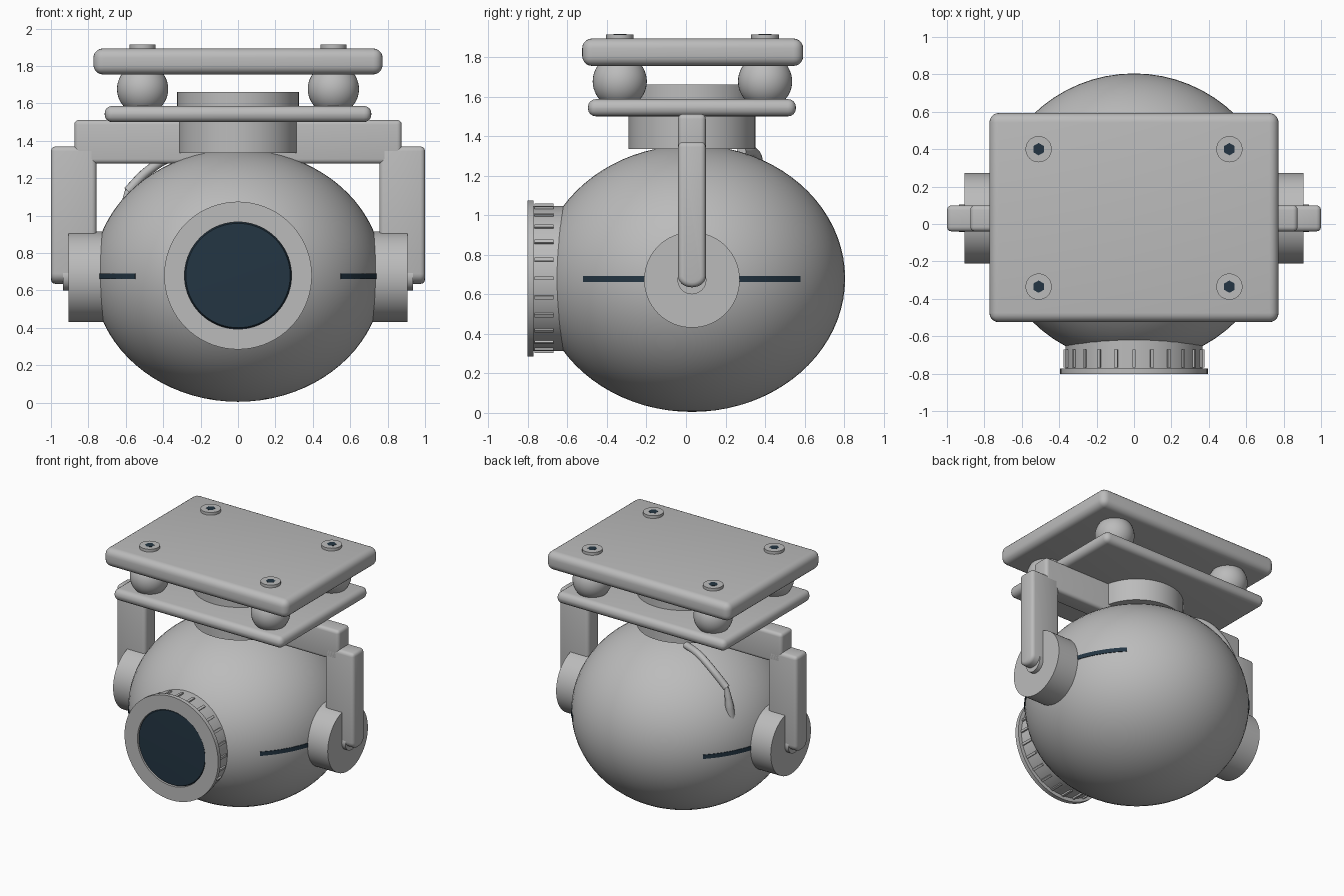
import bpy, bmesh, math
from mathutils import Matrix, Vector

old = bpy.data.objects.get("Cube")
if old:
    bpy.data.objects.remove(old, do_unlink=True)


def material(name, rgb, rough=0.6):
    m = bpy.data.materials.new(name)
    m.use_nodes = True
    m.diffuse_color = (*rgb, 1)
    bsdf = m.node_tree.nodes["Principled BSDF"]
    bsdf.inputs["Base Color"].default_value = (*rgb, 1)
    bsdf.inputs["Roughness"].default_value = rough
    return m


GREY = material("light_grey", (0.50, 0.50, 0.50))
DARK = material("dark_blue", (0.017, 0.036, 0.056))

CY, CZ = 0.03, 0.68          # body centre
RX, RZ = 0.775, 0.675        # body radii


def finish(name, bm, mat, angle=35):
    bmesh.ops.recalc_face_normals(bm, faces=bm.faces)
    me = bpy.data.meshes.new(name)
    bm.to_mesh(me)
    bm.free()
    me.materials.append(mat)
    ob = bpy.data.objects.new(name, me)
    bpy.context.collection.objects.link(ob)
    bpy.ops.object.select_all(action='DESELECT')
    ob.select_set(True)
    bpy.context.view_layer.objects.active = ob
    if angle:
        bpy.ops.object.shade_smooth_by_angle(angle=math.radians(angle))
    return ob


def box(name, lo, hi, bevel, mat=GREY, segments=4):
    """Box between two corners with rounded edges."""
    bm = bmesh.new()
    lo, hi = Vector(lo), Vector(hi)
    bmesh.ops.create_cube(bm, size=1, matrix=Matrix.Translation((lo + hi) / 2)
                          @ Matrix.Diagonal((*(hi - lo), 1)))
    bmesh.ops.bevel(bm, geom=bm.edges[:], offset=bevel, segments=segments,
                    profile=0.5, affect='EDGES')
    return finish(name, bm, mat)


def cylinder(name, centre, radius, depth, axis='Z', mat=GREY, sides=64):
    bm = bmesh.new()
    rot = {'X': Matrix.Rotation(math.pi / 2, 4, 'Y'),
           'Y': Matrix.Rotation(math.pi / 2, 4, 'X'),
           'Z': Matrix.Identity(4)}[axis]
    bmesh.ops.create_cone(bm, cap_ends=True, segments=sides, radius1=radius,
                          radius2=radius, depth=depth,
                          matrix=Matrix.Translation(centre) @ rot)
    return finish(name, bm, mat)


def ellipsoid(name, centre, radii, mat=GREY, u=64, v=40):
    bm = bmesh.new()
    bmesh.ops.create_uvsphere(bm, u_segments=u, v_segments=v, radius=1,
                              matrix=Matrix.Translation(centre)
                              @ Matrix.Diagonal((*radii, 1)))
    return finish(name, bm, mat, 60)


def lathe_y(name, profile, mat, steps=72):
    """Spin (radius, y) points about the lens axis."""
    bm = bmesh.new()
    vs = [bm.verts.new((r, y, CZ)) for r, y in profile]
    es = [bm.edges.new(p) for p in zip(vs, vs[1:])]
    bmesh.ops.spin(bm, geom=vs + es, cent=(0, 0, CZ), axis=(0, 1, 0),
                   angle=math.tau, steps=steps)
    bmesh.ops.remove_doubles(bm, verts=bm.verts, dist=1e-5)
    return finish(name, bm, mat)


def tube(name, points, radii, thickness):
    """Tapered round curve turned into a mesh."""
    cu = bpy.data.curves.new(name, 'CURVE')
    cu.dimensions = '3D'
    cu.bevel_depth = thickness
    cu.bevel_resolution = 4
    cu.use_fill_caps = True
    sp = cu.splines.new('BEZIER')
    sp.bezier_points.add(len(points) - 1)
    for bp, co, r in zip(sp.bezier_points, points, radii):
        bp.co, bp.radius = co, r
        bp.handle_left_type = bp.handle_right_type = 'AUTO'
    ob = bpy.data.objects.new(name, cu)
    bpy.context.collection.objects.link(ob)
    bpy.ops.object.select_all(action='DESELECT')
    ob.select_set(True)
    bpy.context.view_layer.objects.active = ob
    bpy.ops.object.convert(target='MESH')
    ob.data.materials.clear()
    ob.data.materials.append(GREY)
    bpy.ops.object.shade_smooth_by_angle(angle=math.radians(50))


# Round camera body
ellipsoid("body", (0, CY, CZ), (RX, RX, RZ))

# Lens barrel with front flange and recessed glass
lathe_y("lens_barrel", [(0.30, -0.50), (0.367, -0.50), (0.367, -0.772), (0.395, -0.772),
                        (0.395, -0.803), (0.286, -0.803), (0.286, -0.78)], GREY)
lathe_y("lens_glass", [(0.288, -0.78), (0.279, -0.796), (0.15, -0.799), (0, -0.80)], DARK)

# Grip ribs around the barrel
bm = bmesh.new()
for i in range(24):
    bmesh.ops.create_cube(bm, size=1, matrix=Matrix.Translation((0, 0, CZ))
                          @ Matrix.Rotation(math.tau * i / 24, 4, 'Y')
                          @ Matrix.Translation((0.366, -0.718, 0))
                          @ Matrix.Diagonal((0.024, 0.096, 0.018, 1)))
finish("lens_ribs", bm, GREY, 0)

# Parts repeated on both sides
for side, s in (("left", 1), ("right", -1)):
    cylinder(side + "_pivot_drum", (s * 0.805, CY, 0.673), 0.242, 0.20, 'X')
    cylinder(side + "_pivot_boss", (s * 0.915, CY, 0.673), 0.073, 0.04, 'X', sides=40)
    xs = sorted((s * 0.757, s * 1.0))
    # side arm with a rounded lower end
    bm = bmesh.new()
    outline = [(CY + 0.07, 1.37), (CY - 0.07, 1.37)]
    for i in range(13):
        a = math.pi + math.pi * i / 12
        outline.append((CY + 0.07 * math.cos(a), 0.69 + 0.055 * math.sin(a)))
    face = bm.faces.new([bm.verts.new((xs[0], y, z)) for y, z in outline])
    ext = bmesh.ops.extrude_face_region(bm, geom=[face])
    bmesh.ops.translate(bm, vec=(xs[1] - xs[0], 0, 0),
                        verts=[e for e in ext["geom"] if isinstance(e, bmesh.types.BMVert)])
    bmesh.ops.recalc_face_normals(bm, faces=bm.faces)
    edges = [e for e in bm.edges if e.calc_face_angle(0) > 0.8]
    bmesh.ops.bevel(bm, geom=edges, offset=0.025, segments=3, profile=0.5,
                    affect='EDGES', clamp_overlap=True)
    finish(side + "_arm", bm, GREY)

    # dark stripe hugging the body
    bm = bmesh.new()
    rows = []
    for i in range(33):
        a = math.radians(-45 + 90 * i / 32)
        rows.append([bm.verts.new((s * r * math.cos(a), CY + r * math.sin(a), z))
                     for r, z in ((0.765, 0.661), (0.778, 0.661), (0.778, 0.692), (0.765, 0.692))])
    for a, b in zip(rows, rows[1:]):
        for k in range(4):
            bm.faces.new((a[k], a[(k + 1) % 4], b[(k + 1) % 4], b[k]))
    bm.faces.new(rows[0])
    bm.faces.new(rows[-1])
    finish(side + "_stripe", bm, DARK)

# Yoke beam, collars and mounting plates
box("yoke_beam", (-0.875, CY - 0.07, 1.278), (0.875, CY + 0.07, 1.512), 0.025)
cylinder("neck_collar", (0, CY, 1.422), 0.321, 0.176)
box("lower_plate", (-0.713, -0.496, 1.50), (0.713, 0.556, 1.587), 0.04)
cylinder("upper_collar", (0, CY, 1.615), 0.325, 0.09)
box("upper_plate", (-0.773, -0.525, 1.755), (0.773, 0.593, 1.894), 0.05, segments=5)

# Damper balls and screws at the four corners
for sx, x in (("left", 0.51), ("right", -0.51)):
    for sy, y in (("front", -0.335), ("rear", 0.40)):
        tag = f"{sy}_{sx}_"
        ellipsoid(tag + "damper", (x, y, 1.677), (0.137,) * 3, u=40, v=24)
        cylinder(tag + "screw", (x, y, 1.90), 0.07, 0.03, sides=40)
        cylinder(tag + "socket", (x, y, 1.912), 0.033, 0.008, mat=DARK, sides=6)

# Cable and plug at the rear
tube("cable", [(-0.20, 0.28, 1.32), (-0.35, 0.345, 1.315), (-0.48, 0.366, 1.24),
               (-0.59, 0.355, 1.13)], (1, 1, 1, 1), 0.026)
tube("plug", [(-0.59, 0.355, 1.135), (-0.602, 0.352, 1.06), (-0.612, 0.35, 0.99),
              (-0.62, 0.345, 0.90)], (0.5, 0.8, 1, 1.1), 0.03)
